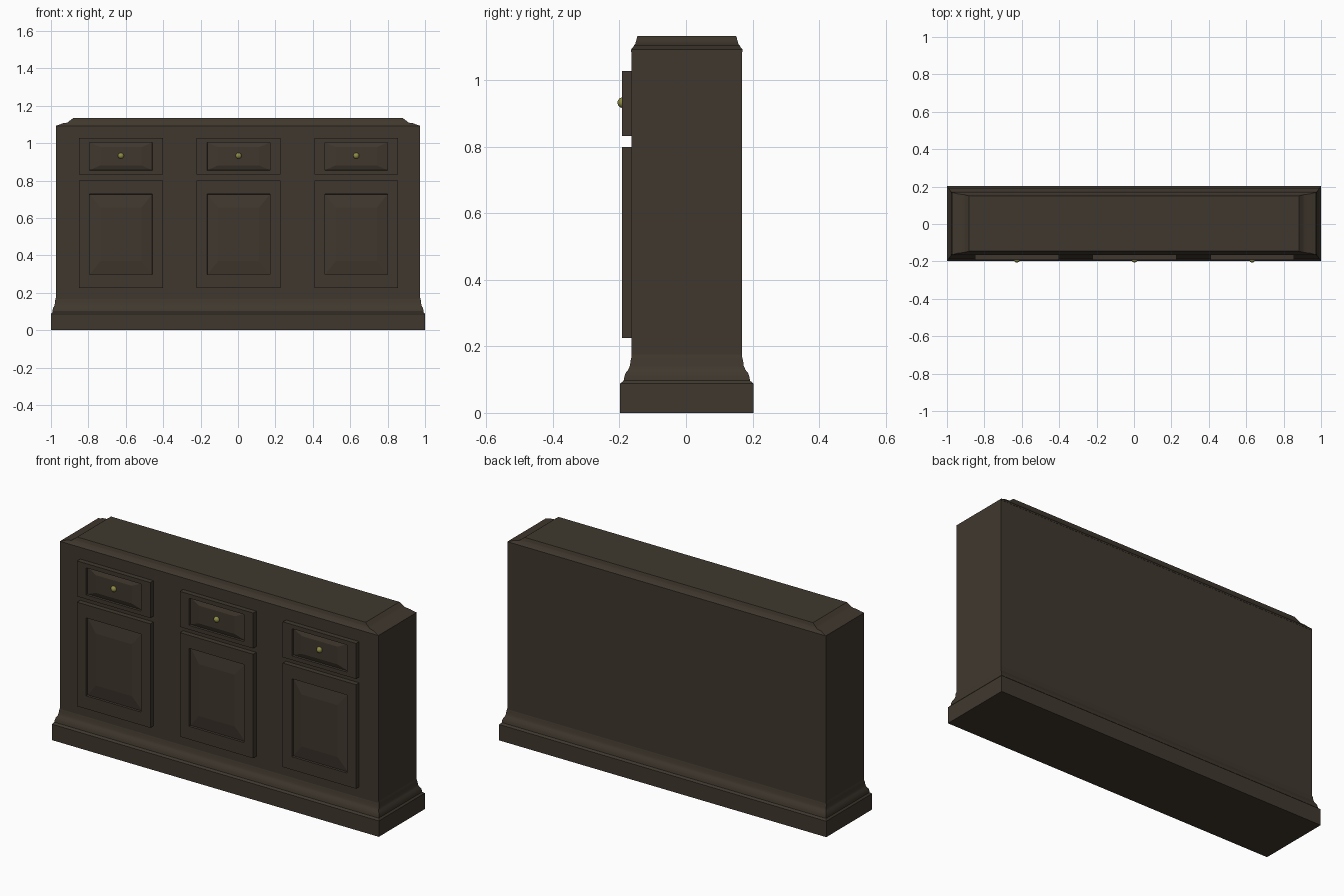
import bpy, bmesh

if "Cube" in bpy.data.objects:
    bpy.data.objects.remove(bpy.data.objects["Cube"])

CY = 0.0025  # centre of the cabinet depth


def material(name, color):
    m = bpy.data.materials.new(name)
    m.diffuse_color = color
    m.use_nodes = True
    m.node_tree.nodes["Principled BSDF"].inputs["Base Color"].default_value = m.diffuse_color
    return m


wood = material("dark_wood", (0.05, 0.039, 0.027, 1))
brass = material("aged_brass", (0.27, 0.26, 0.06, 1))


def loft(name, loops, mat, smooth=None):
    """Skin a sequence of four-corner loops and cap both ends."""
    bm = bmesh.new()
    rings = [[bm.verts.new(p) for p in loop] for loop in loops]
    for a, b in zip(rings, rings[1:]):
        for i in range(4):
            j = (i + 1) % 4
            bm.faces.new((a[i], a[j], b[j], b[i]))
    bm.faces.new(rings[0][::-1])
    bm.faces.new(rings[-1])
    bmesh.ops.recalc_face_normals(bm, faces=bm.faces)
    mesh = bpy.data.meshes.new(name)
    bm.to_mesh(mesh)
    bm.free()
    mesh.materials.append(mat)
    obj = bpy.data.objects.new(name, mesh)
    bpy.context.collection.objects.link(obj)
    if smooth:
        bpy.ops.object.select_all(action='DESELECT')
        obj.select_set(True)
        bpy.context.view_layer.objects.active = obj
        bpy.ops.object.shade_smooth_by_angle(angle=smooth)
    return obj


def level(hx, hy, z):
    """Horizontal rectangle given by half sizes and height."""
    return [(-hx, CY - hy, z), (hx, CY - hy, z), (hx, CY + hy, z), (-hx, CY + hy, z)]


def panel(name, cx, z0, z1, frame_x, frame_z, bevel_x, bevel_z):
    """Front with a recessed groove and a raised, bevelled field."""
    def ring(mx, mz, y):
        hx = 0.224 - mx
        return [(cx - hx, y, z0 + mz), (cx + hx, y, z0 + mz),
                (cx + hx, y, z1 - mz), (cx - hx, y, z1 - mz)]
    ix, iz = frame_x + bevel_x, frame_z + bevel_z
    return loft(name, [
        ring(0, 0, -0.16), ring(0, 0, -0.192),
        ring(frame_x, frame_z, -0.192), ring(frame_x + 0.001, frame_z + 0.001, -0.180),
        ring(ix, iz, -0.190)], wood)


# Plinth with ogee moulding
loft("plinth", [level(*r) for r in (
    (1.0, 0.2005, 0), (1.0, 0.2005, 0.088), (0.992, 0.19, 0.097),
    (0.991, 0.188, 0.108), (0.988, 0.184, 0.120), (0.982, 0.176, 0.130),
    (0.979, 0.171, 0.142), (0.978, 0.169, 0.158), (0.974, 0.164, 0.175))], wood, 0.6)

# Cabinet body
loft("cabinet_body", [level(0.974, 0.1665, 0.15), level(0.974, 0.1665, 1.09)], wood)

# Stepped top moulding, wider on the two ends
loft("top_moulding", [level(*r) for r in (
    (0.974, 0.1675, 1.085), (0.974, 0.1675, 1.093), (0.955, 0.162, 1.099),
    (0.940, 0.158, 1.106), (0.912, 0.155, 1.110), (0.900, 0.152, 1.120),
    (0.888, 0.150, 1.129), (0.882, 0.148, 1.134))], wood, 0.6)

# Three bays, each with a door, a drawer and a knob
for side, cx in (("left", -0.626), ("middle", 0.003), ("right", 0.632)):
    panel(side + "_door", cx, 0.225, 0.80, 0.056, 0.072, 0.058, 0.072)
    panel(side + "_drawer", cx, 0.832, 1.028, 0.056, 0.023, 0.058, 0.026)
    bpy.ops.mesh.primitive_uv_sphere_add(segments=20, ring_count=12, radius=0.016,
                                         location=(cx, -0.190, 0.933))
    knob = bpy.context.object
    knob.name = side + "_knob"
    knob.data.materials.append(brass)
    bpy.ops.object.shade_smooth()
